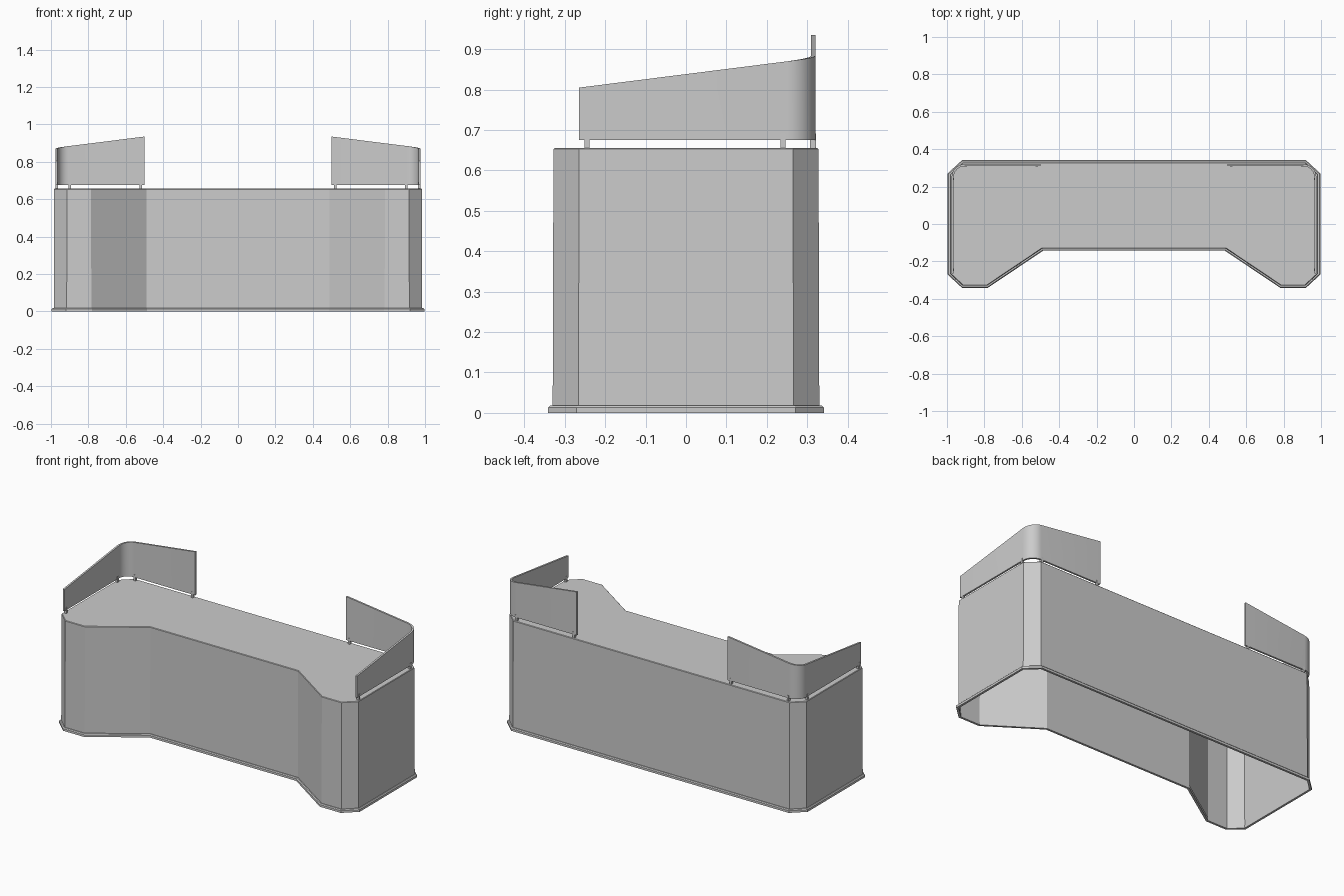
import bpy, bmesh, math

cube = bpy.data.objects.get("Cube")
if cube:
    bpy.data.objects.remove(cube, do_unlink=True)

grey = bpy.data.materials.new("plain_grey")
grey.use_nodes = True
grey.diffuse_color = (0.6, 0.6, 0.6, 1)
grey.node_tree.nodes["Principled BSDF"].inputs["Base Color"].default_value = (0.6, 0.6, 0.6, 1)


def finish(bm, name, normals=True):
    if normals:
        bmesh.ops.recalc_face_normals(bm, faces=bm.faces)
    mesh = bpy.data.meshes.new(name)
    bm.to_mesh(mesh)
    bm.free()
    mesh.materials.append(grey)
    obj = bpy.data.objects.new(name, mesh)
    bpy.context.collection.objects.link(obj)
    return obj


def mirrored(points):
    return points + [(-x, y) for x, y in reversed(points)]


def offset(points, d):
    """Move a counter-clockwise outline outwards by d with mitred corners."""
    out = []
    for i, (x, y) in enumerate(points):
        px, py = points[i - 1]
        qx, qy = points[(i + 1) % len(points)]
        a, b = math.atan2(y - py, x - px), math.atan2(qy - y, qx - x)
        n1, n2 = (math.sin(a), -math.cos(a)), (math.sin(b), -math.cos(b))
        k = d / (1 + n1[0] * n2[0] + n1[1] * n2[1])
        out.append((x + k * (n1[0] + n2[0]), y + k * (n1[1] + n2[1])))
    return out


def loft(bm, rings, closed=False):
    """Bridge equal rings of vertices, each ring being a closed loop."""
    pairs = list(zip(rings, rings[1:])) + ([(rings[-1], rings[0])] if closed else [])
    for low, high in pairs:
        for i in range(len(low)):
            j = (i + 1) % len(low)
            bm.faces.new((low[i], low[j], high[j], high[i]))


# Counter outline: right-hand half, front middle round to back middle
outline = mirrored([(0.49, -0.13), (0.785, -0.328), (0.915, -0.328),
                    (0.983, -0.265), (0.983, 0.265), (0.915, 0.328)])
TOP = 0.656


def ring(bm, d, z):
    return [bm.verts.new((x, y, z)) for x, y in offset(outline, d)]


# Counter body: walls and worktop, open underneath
bm = bmesh.new()
walls = [ring(bm, 0.002, 0), ring(bm, 0, TOP - 0.003), ring(bm, -0.003, TOP)]
loft(bm, walls)
bm.faces.new(walls[-1])
finish(bm, "counter_body", False)

# Skirting round the foot, with a bevelled top edge
bm = bmesh.new()
section = [(0, 0), (0.013, 0), (0.013, 0.013), (0.008, 0.018), (0, 0.018)]
loft(bm, [ring(bm, d, z) for d, z in section], True)
finish(bm, "skirting")

# Screen path in plan: along the side, round the corner, along the back
X, Y, R, T = 0.975, 0.32, 0.07, 0.011
path = [((X, -0.265), (1, 0))]
for i in range(9):
    a = math.pi / 2 * i / 8
    n = (math.cos(a), math.sin(a))
    path.append(((X - R + R * n[0], Y - R + R * n[1]), n))
path.append(((0.5, Y), (0, 1)))


def screen(side, name):
    bm = bmesh.new()
    sections, length = [], 0
    run = [math.dist(a[0], b[0]) for a, b in zip(path, path[1:])]
    for k, ((x, y), n) in enumerate(path):
        length += run[k - 1] if k else 0
        z = 0.805 + 0.13 * length / sum(run)
        inner = (x - T * n[0], y - T * n[1])
        sections.append([bm.verts.new((side * p[0], p[1], h)) for p, h in
                         (((x, y), 0.675), ((x, y), z), (inner, z), (inner, 0.675))])
    loft(bm, sections)
    bm.faces.new(sections[0])
    bm.faces.new(sections[-1])
    obj = finish(bm, name)
    bpy.ops.object.select_all(action='DESELECT')
    obj.select_set(True)
    bpy.context.view_layer.objects.active = obj
    bpy.ops.object.shade_smooth_by_angle(angle=math.radians(30))


def clips(side, name):
    bm = bmesh.new()
    xs, ys = X - T / 2, Y - T / 2
    for x, y, sx, sy in ((xs, -0.245, 0.015, 0.012), (xs, 0.24, 0.015, 0.012),
                         (0.9, ys, 0.012, 0.015), (0.52, ys, 0.012, 0.015)):
        made = bmesh.ops.create_cube(bm, size=1)["verts"]
        bmesh.ops.scale(bm, verts=made, vec=(sx, sy, 0.036))
        bmesh.ops.translate(bm, verts=made, vec=(side * x, y, TOP + 0.017))
    finish(bm, name)


for side, word in ((1, "left"), (-1, "right")):
    screen(side, word + "_screen")
    clips(side, word + "_screen_clips")
